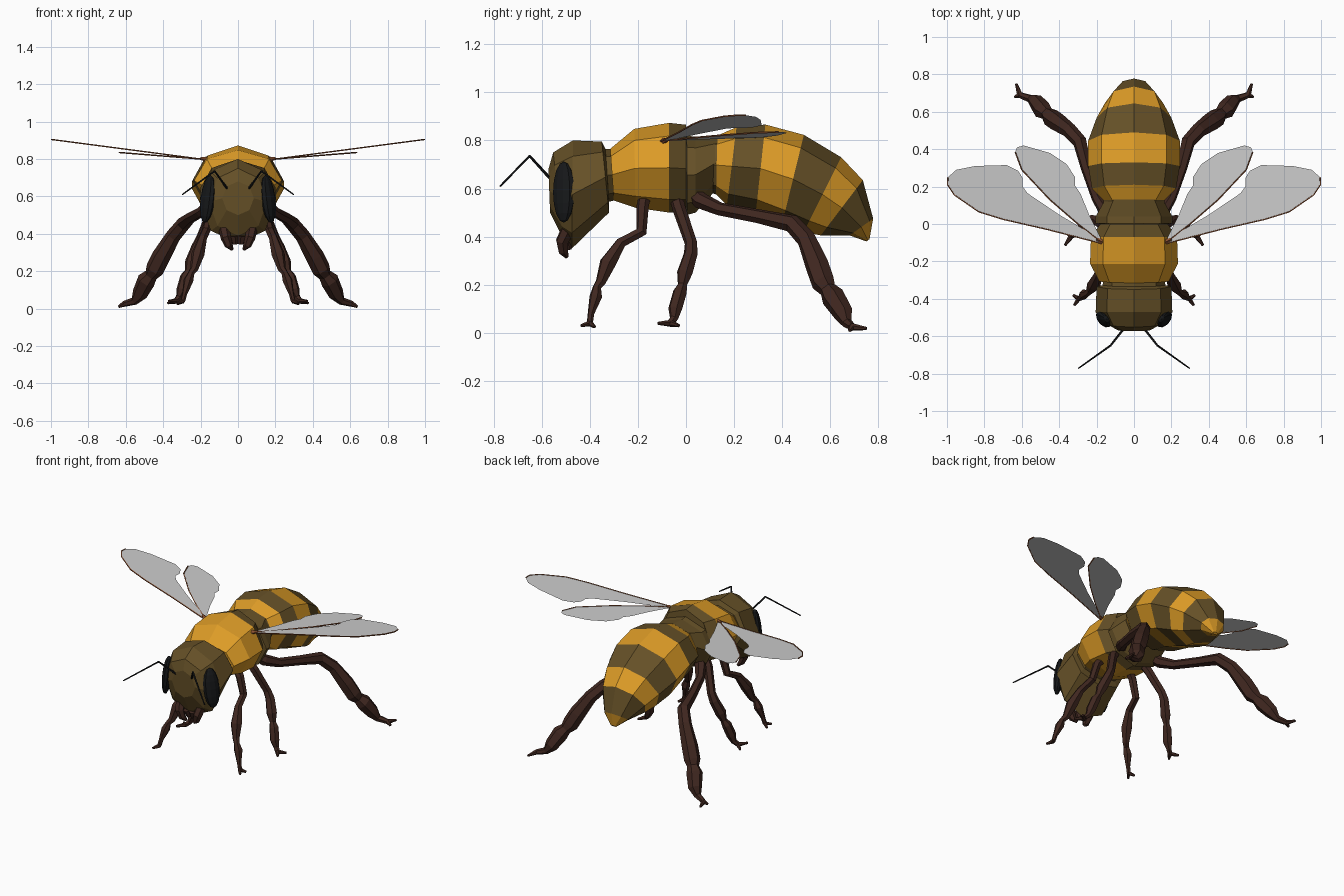
import bpy, bmesh, math
from mathutils import Vector, Matrix


def material(name, rgb):
    m = bpy.data.materials.new(name)
    m.diffuse_color = (*rgb, 1)
    return m


GOLD = material("gold", (0.72, 0.33, 0.02))
DARK = material("dark_brown", (0.13, 0.08, 0.02))
LEG = material("leg_brown", (0.05, 0.02, 0.014))
EYE = material("eye_black", (0.008, 0.009, 0.01))
RIM = material("wing_rim", (0.25, 0.08, 0.03))
WING = material("wing_grey", (0.75, 0.75, 0.75))


def finish(name, bm, mats, mirror=False, recalc=True):
    if recalc:
        bmesh.ops.recalc_face_normals(bm, faces=bm.faces[:])
    me = bpy.data.meshes.new(name)
    bm.to_mesh(me)
    bm.free()
    for m in mats:
        me.materials.append(m)
    ob = bpy.data.objects.new(name, me)
    bpy.context.collection.objects.link(ob)
    if mirror:
        ob.modifiers.new("mirror", "MIRROR").use_mirror_merge = False
    return ob


def skin(bm, rings, bands=None):
    """Join rings of vertices with quads and close both ends."""
    n = len(rings[0])
    for i in range(len(rings) - 1):
        for k in range(n):
            j = (k + 1) % n
            f = bm.faces.new((rings[i][k], rings[i][j], rings[i + 1][j], rings[i + 1][k]))
            f.material_index = bands[i] if bands else 0
    for r, b in ((rings[0], 0), (rings[-1], -1)):
        f = bm.faces.new(r)
        f.material_index = bands[b] if bands else 0


def loft(name, rows, bands):
    """Eight-sided body; each row is top y, top z, bottom y, bottom z, half width."""
    bm = bmesh.new()
    rings = []
    for yt, zt, yb, zb, rx in rows:
        ring = []
        for k in range(8):
            a = math.tau * k / 8
            s = (1 + math.cos(a)) / 2
            ring.append(bm.verts.new((rx * math.sin(a), yb + (yt - yb) * s, zb + (zt - zb) * s)))
        rings.append(ring)
    skin(bm, rings, bands)
    return finish(name, bm, [DARK, GOLD])


def tubes(name, paths, mat, sides=6):
    """Mirrored faceted tubes; each path point is x, y, z, radius."""
    bm = bmesh.new()
    for path in paths:
        pts = [Vector(p[:3]) for p in path]
        u = Vector((1, 0.3, 0.2))
        rings = []
        for i, p in enumerate(pts):
            a, b = pts[max(i - 1, 0)], pts[min(i + 1, len(pts) - 1)]
            t = ((p - a).normalized() + (b - p).normalized()).normalized()
            u = (u - t * u.dot(t)).normalized()
            v = t.cross(u)
            r = path[i][3]
            rings.append([bm.verts.new(p + r * (u * math.cos(math.tau * k / sides)
                                                + v * math.sin(math.tau * k / sides)))
                          for k in range(sides)])
        skin(bm, rings)
    return finish(name, bm, [mat], mirror=True)


# Body: head with neck collar, thorax with waist flange, striped abdomen
loft("head", [(-.305, .765, -.30, .55, .165), (-.335, .765, -.32, .545, .168),
              (-.35, .795, -.32, .50, .20), (-.47, .80, -.475, .35, .205),
              (-.552, .75, -.51, .39, .155), (-.572, .68, -.565, .50, .085)], [0] * 5)
loft("thorax", [(-.315, .765, -.30, .55, .185), (-.215, .848, -.21, .52, .235),
                (-.07, .873, -.07, .50, .23), (.0, .865, .0, .50, .18),
                (.004, .82, .004, .49, .205), (.04, .815, .04, .50, .205),
                (.13, .82, .13, .60, .155)], [1, 1, 0, 0, 0, 0])
loft("abdomen", [(.06, .81, .06, .60, .15), (.13, .82, .125, .575, .165),
                 (.21, .855, .17, .53, .225), (.33, .866, .29, .50, .245),
                 (.49, .823, .40, .455, .245), (.645, .73, .49, .42, .20),
                 (.735, .635, .56, .405, .155), (.778, .475, .68, .405, .085),
                 (.763, .39, .75, .38, .02)], [0, 1, 0, 1, 0, 1, 0, 1])

# Eyes: flattened ellipsoids on the front corners of the head
bm = bmesh.new()
bmesh.ops.create_uvsphere(
    bm, u_segments=10, v_segments=8, radius=1,
    matrix=Matrix.Translation((.162, -.508, .585)) @ Matrix.Rotation(math.radians(-7), 4, 'Y')
    @ Matrix.Rotation(math.radians(-35), 4, 'Z') @ Matrix.Diagonal((.03, .052, .128, 1)))
finish("eyes", bm, [EYE], mirror=True)

# Antennae and mandibles
tubes("antennae", [[(.05, -.555, .63, .007), (.125, -.65, .735, .006), (.297, -.772, .61, .004)]], EYE, 5)
tubes("mandibles", [[(.075, -.49, .43, .03), (.065, -.515, .38, .028),
                     (.05, -.51, .34, .022), (.03, -.495, .315, .008)]], LEG)
tubes("tongue_base", [[(.02, -.50, .39, .025), (.015, -.49, .345, .015)]], LEG)


def leg(name, path, claws):
    x, y, z, r = path[-1]
    tubes(name, [path] + [[(x, y, z, r), (cx, cy, cz, .007)] for cx, cy, cz in claws], LEG)


# Legs: thick segments pinched at the joints, ending in two claws
leg("front_legs", [(.11, -.17, .57, .026), (.14, -.18, .53, .026), (.17, -.185, .42, .024),
                   (.19, -.27, .375, .024), (.215, -.325, .29, .036), (.235, -.355, .21, .022),
                   (.25, -.37, .19, .018), (.265, -.375, .15, .027), (.285, -.395, .08, .014),
                   (.295, -.40, .04, .013)],
    [(.32, -.435, .03), (.325, -.38, .025)])
leg("middle_legs", [(.11, -.04, .56, .028), (.14, -.03, .52, .028), (.20, .02, .375, .026),
                    (.22, .02, .33, .03), (.25, -.005, .25, .034), (.265, -.015, .20, .02),
                    (.28, -.025, .17, .03), (.30, -.045, .10, .03), (.315, -.05, .06, .018),
                    (.335, -.065, .04, .015)],
    [(.37, -.115, .04), (.375, -.03, .03)])
leg("hind_legs", [(.10, .02, .59, .03), (.15, .06, .55, .035), (.20, .14, .515, .028),
                  (.255, .30, .485, .03), (.29, .44, .455, .038), (.345, .50, .39, .04),
                  (.41, .545, .28, .05), (.445, .57, .21, .05), (.465, .59, .18, .036),
                  (.49, .61, .15, .05), (.525, .655, .08, .042), (.555, .67, .04, .022),
                  (.61, .69, .025, .016)],
    [(.63, .75, .018), (.638, .68, .01)])


# Wings: flat outlines rising towards the tip, with a rim along the leading edge
def wing(name, outline, slope, lead):
    pts = [(x, y, .80 + (x - .2) * slope) for x, y in outline]
    bm = bmesh.new()
    bm.faces.new([bm.verts.new(p) for p in pts])
    finish(name, bm, [WING], mirror=True, recalc=False)
    tubes(name + "_rim", [[(*p, .004) for p in pts[:lead]]], RIM, 4)


wing("forewings", [(.17, -.105), (.46, -.03), (.70, .025), (.83, .065), (.96, .155), (.997, .21),
                   (.995, .25), (.95, .29), (.85, .31), (.68, .315), (.62, .285), (.595, .245),
                   (.595, .20), (.57, .165), (.40, .05), (.19, -.075)], .131, 7)
wing("hindwings", [(.17, -.10), (.30, .0), (.45, .13), (.60, .29), (.635, .385), (.625, .41),
                   (.59, .42), (.45, .38), (.36, .32), (.315, .25), (.315, .205), (.285, .16),
                   (.24, .05), (.18, -.07)], .08, 5)

# Wing hinges
tubes("wing_hinges", [[(.13, -.11, .79, .02), (.20, -.08, .803, .008)]], RIM, 5)
